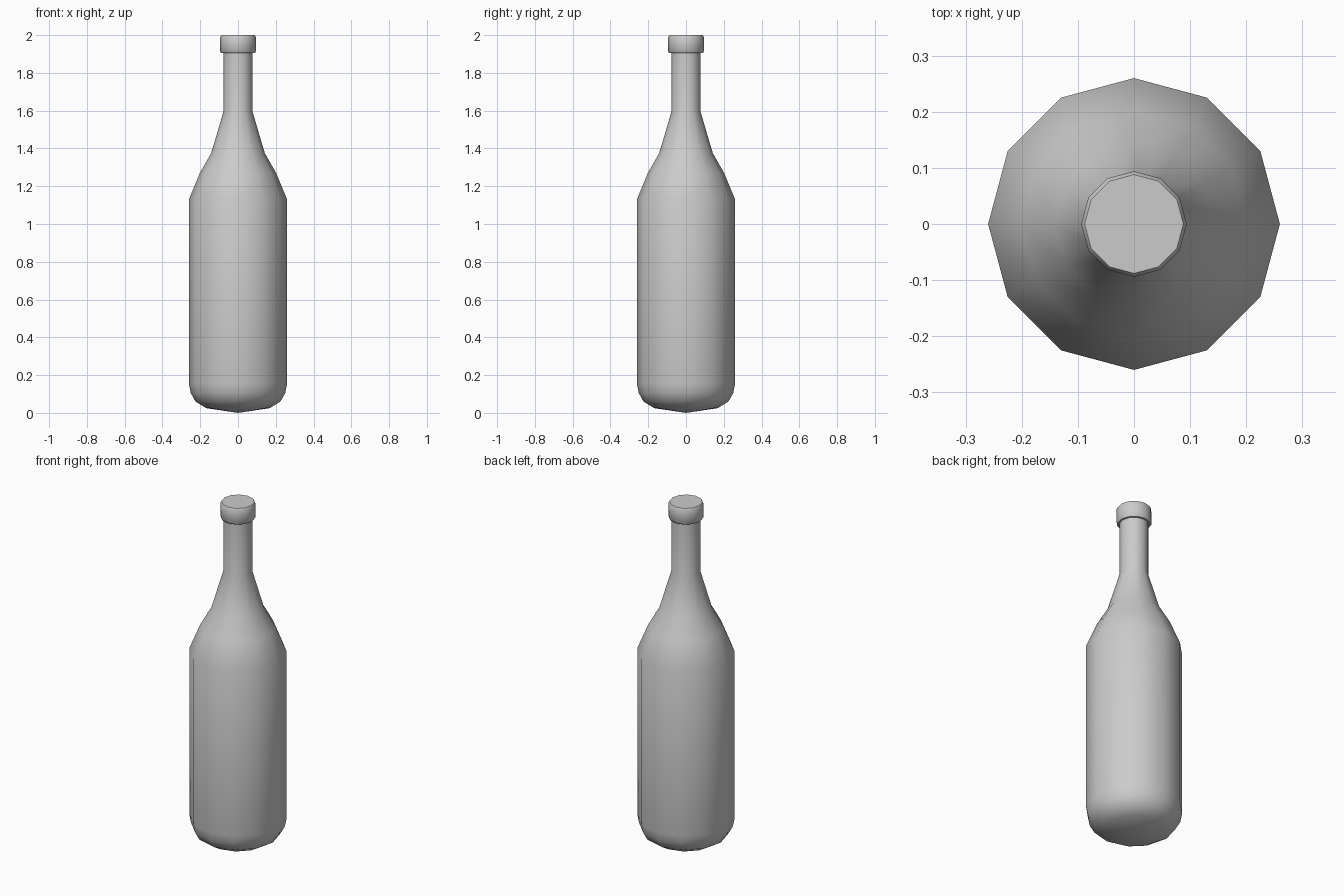
import bpy
import bmesh
from math import cos, sin, pi, radians

SIDES = 12

cube = bpy.data.objects.get("Cube")
if cube:
    bpy.data.objects.remove(cube, do_unlink=True)


def make_material(name, colour):
    mat = bpy.data.materials.new(name)
    mat.use_nodes = True
    mat.diffuse_color = colour
    mat.node_tree.nodes["Principled BSDF"].inputs["Base Color"].default_value = colour
    return mat


def lathe(name, profile, mat, angle):
    """Turn (radius, height) points round z; zero radius makes a pole."""
    bm = bmesh.new()
    rings = []
    for r, z in profile:
        count = SIDES if r > 0 else 1
        rings.append([bm.verts.new((r * cos(2 * pi * i / SIDES),
                                    r * sin(2 * pi * i / SIDES), z))
                      for i in range(count)])
    for low, high in zip(rings, rings[1:]):
        for i in range(SIDES):
            j = (i + 1) % SIDES
            if len(low) == 1:
                bm.faces.new((low[0], high[j], high[i]))
            else:
                bm.faces.new((low[i], low[j], high[j], high[i]))
    # Flat lid on the open top, and flat base where there is no pole
    bm.faces.new(rings[-1])
    if len(rings[0]) > 1:
        bm.faces.new(rings[0][::-1])
    bmesh.ops.recalc_face_normals(bm, faces=bm.faces)
    mesh = bpy.data.meshes.new(name)
    bm.to_mesh(mesh)
    bm.free()
    mesh.materials.append(mat)
    obj = bpy.data.objects.new(name, mesh)
    bpy.context.collection.objects.link(obj)
    bpy.ops.object.select_all(action="DESELECT")
    obj.select_set(True)
    bpy.context.view_layer.objects.active = obj
    bpy.ops.object.shade_smooth_by_angle(angle=radians(angle))
    return obj


grey = make_material("plain grey", (0.6, 0.6, 0.6, 1))

# Body with a shallow pointed base, sloped shoulder and straight neck
lathe("bottle_body", [
    (0, 0), (0.168, 0.025), (0.225, 0.06), (0.25, 0.105), (0.26, 0.155),
    (0.26, 1.13), (0.202, 1.27), (0.142, 1.375), (0.077, 1.595), (0.077, 1.92),
], grey, 50)

# Cap with softened rims
lathe("bottle_cap", [
    (0.088, 1.905), (0.094, 1.912), (0.094, 1.99), (0.088, 2.0),
], grey, 40)
